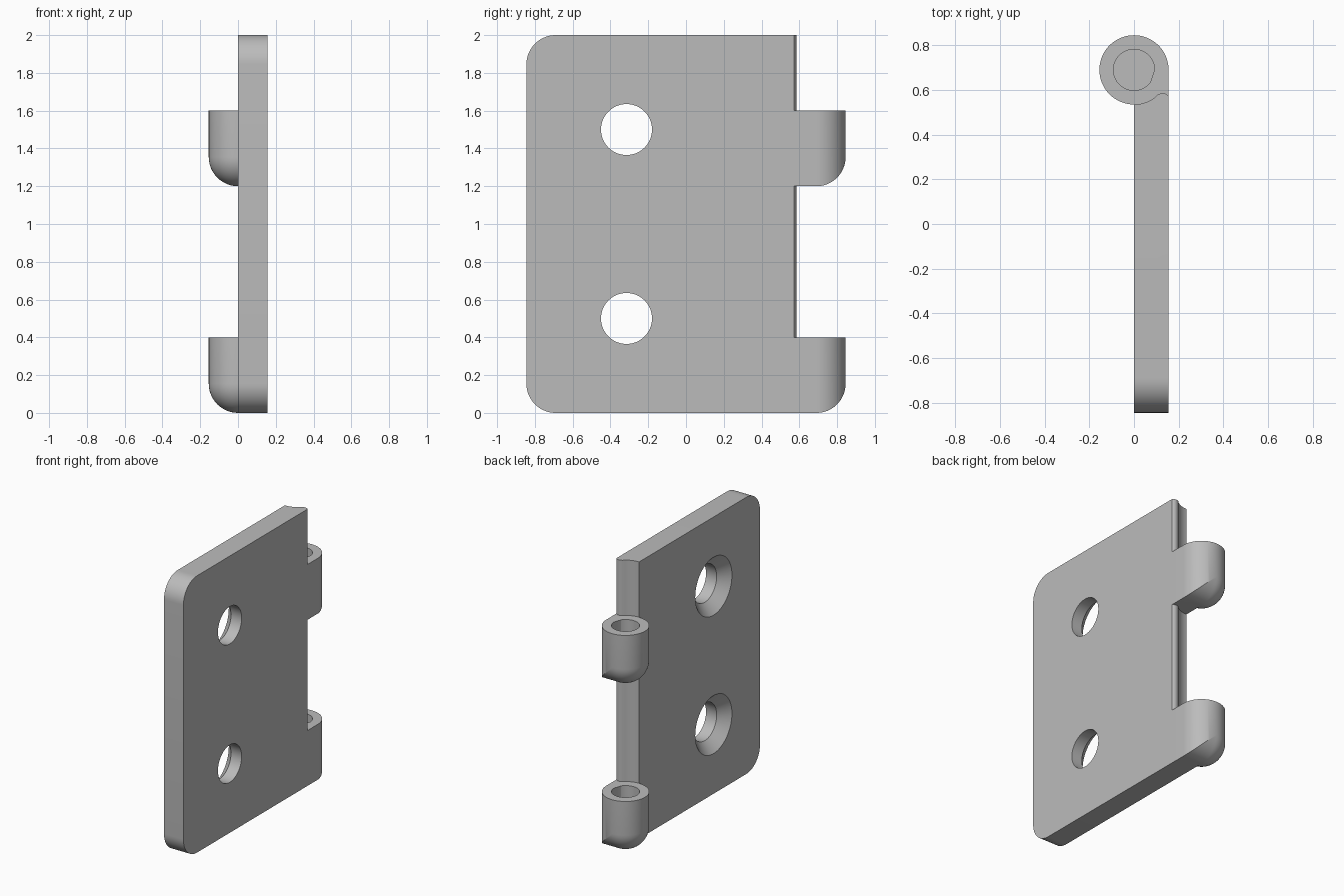
import bpy, bmesh
from math import sin, cos, radians, sqrt, pi, tau
from mathutils import Matrix

if "Cube" in bpy.data.objects:
    bpy.data.objects.remove(bpy.data.objects["Cube"])

R = 0.155          # barrel radius and plate thickness
CY = 0.69          # barrel axis
Y0 = -0.845        # free edge of the plate
HEIGHT = 2.0
PIN_R = 0.092

steel = bpy.data.materials.new("plain_grey")
steel.use_nodes = True
GREY = (0.5, 0.5, 0.5, 1)
steel.diffuse_color = GREY
steel.node_tree.nodes["Principled BSDF"].inputs["Base Color"].default_value = GREY


def make_object(name, bm):
    bmesh.ops.recalc_face_normals(bm, faces=bm.faces)
    mesh = bpy.data.meshes.new(name)
    bm.to_mesh(mesh)
    bm.free()
    mesh.materials.append(steel)
    obj = bpy.data.objects.new(name, mesh)
    bpy.context.collection.objects.link(obj)
    return obj


def select_only(obj):
    bpy.ops.object.select_all(action='DESELECT')
    obj.select_set(True)
    bpy.context.view_layer.objects.active = obj


def smooth(obj):
    select_only(obj)
    bpy.ops.object.shade_smooth_by_angle(angle=radians(30))


def arc(start, end, step=5):
    return [(R * cos(radians(a)), R * sin(radians(a))) for a in range(start, end + 1, step)]


# Seat of the barrel in the plate, ending in a rounded lip (relative to the axis)
seat = arc(270, 305) + [(0.105, -0.112), (0.118, -0.106), (0.132, -0.104),
                        (0.146, -0.109), (R, -0.117)]


def build_plate():
    bm = bmesh.new()
    outline = [(0, Y0), (R, Y0)] + [(x, CY + y) for x, y in reversed(seat)]
    face = bm.faces.new([bm.verts.new((x, y, 0)) for x, y in outline])
    top = bmesh.ops.extrude_face_region(bm, geom=[face])["geom"]
    bmesh.ops.translate(bm, vec=(0, 0, HEIGHT),
                        verts=[v for v in top if isinstance(v, bmesh.types.BMVert)])
    # Round the two free corners
    corners = [e for e in bm.edges if all(abs(v.co.y - Y0) < 1e-4 for v in e.verts)
               and abs(e.verts[0].co.z - e.verts[1].co.z) < 1e-4]
    bmesh.ops.bevel(bm, geom=corners, offset=R, segments=14, profile=0.5, affect='EDGES')
    return make_object("hinge_plate", bm)


def build_screw_cutter(z):
    bm = bmesh.new()
    sides = 64
    rings = [[bm.verts.new((x, -0.315 + r * cos(tau * i / sides), z + r * sin(tau * i / sides)))
              for i in range(sides)]
             for x, r in ((-0.02, 0.231), (0.07, 0.135), (0.2, 0.135))]
    for a, b in zip(rings, rings[1:]):
        for i in range(sides):
            j = (i + 1) % sides
            bm.faces.new((a[i], a[j], b[j], b[i]))
    bm.faces.new(rings[0])
    bm.faces.new(rings[-1])
    cutter = make_object("screw_hole_cutter", bm)
    cutter.hide_render = True
    return cutter


def build_knuckle(name, base):
    """Barrel with a blind pin hole, domed below on its free sides."""
    top, floor = base + 0.4, base + 0.2
    outline = [(p, True) for p in arc(0, 270)] + [(p, False) for p in seat]
    bm = bmesh.new()
    columns = []
    for (x, y), domed in outline:
        reach = sqrt(x * x + y * y)
        hx, hy = x * PIN_R / reach, y * PIN_R / reach
        pts = [(0, 0, floor), (hx, hy, floor), (hx, hy, top), (x, y, top)]
        for k in range(13):
            f = cos(k / 12 * pi / 2)
            px, py = x * f, y * f
            # Full dome on the back half, straight fillet towards the plate face
            s = 0 if not domed else sqrt(px * px + py * py) if x < 1e-5 else max(py, 0)
            pts.append((px, py, base + R - sqrt(max(R * R - s * s, 0))))
        columns.append([bm.verts.new((px, CY + py, pz)) for px, py, pz in pts])
    for a, b in zip(columns, columns[1:] + columns[:1]):
        for i in range(len(a) - 1):
            bm.faces.new((a[i], b[i], b[i + 1], a[i + 1]))
    bmesh.ops.remove_doubles(bm, verts=bm.verts, dist=1e-5)
    return make_object(name, bm)


# Plate with two countersunk screw holes
plate = build_plate()
for z in (0.5, 1.5):
    cutter = build_screw_cutter(z)
    mod = plate.modifiers.new("screw_hole", 'BOOLEAN')
    mod.operation = 'DIFFERENCE'
    mod.solver = 'EXACT'
    mod.object = cutter
    select_only(plate)
    bpy.ops.object.modifier_apply(modifier=mod.name)
    bpy.data.objects.remove(cutter)
smooth(plate)

# Barrel knuckles
for name, base in (("lower_knuckle", 0.0), ("upper_knuckle", 1.2)):
    smooth(build_knuckle(name, base))
